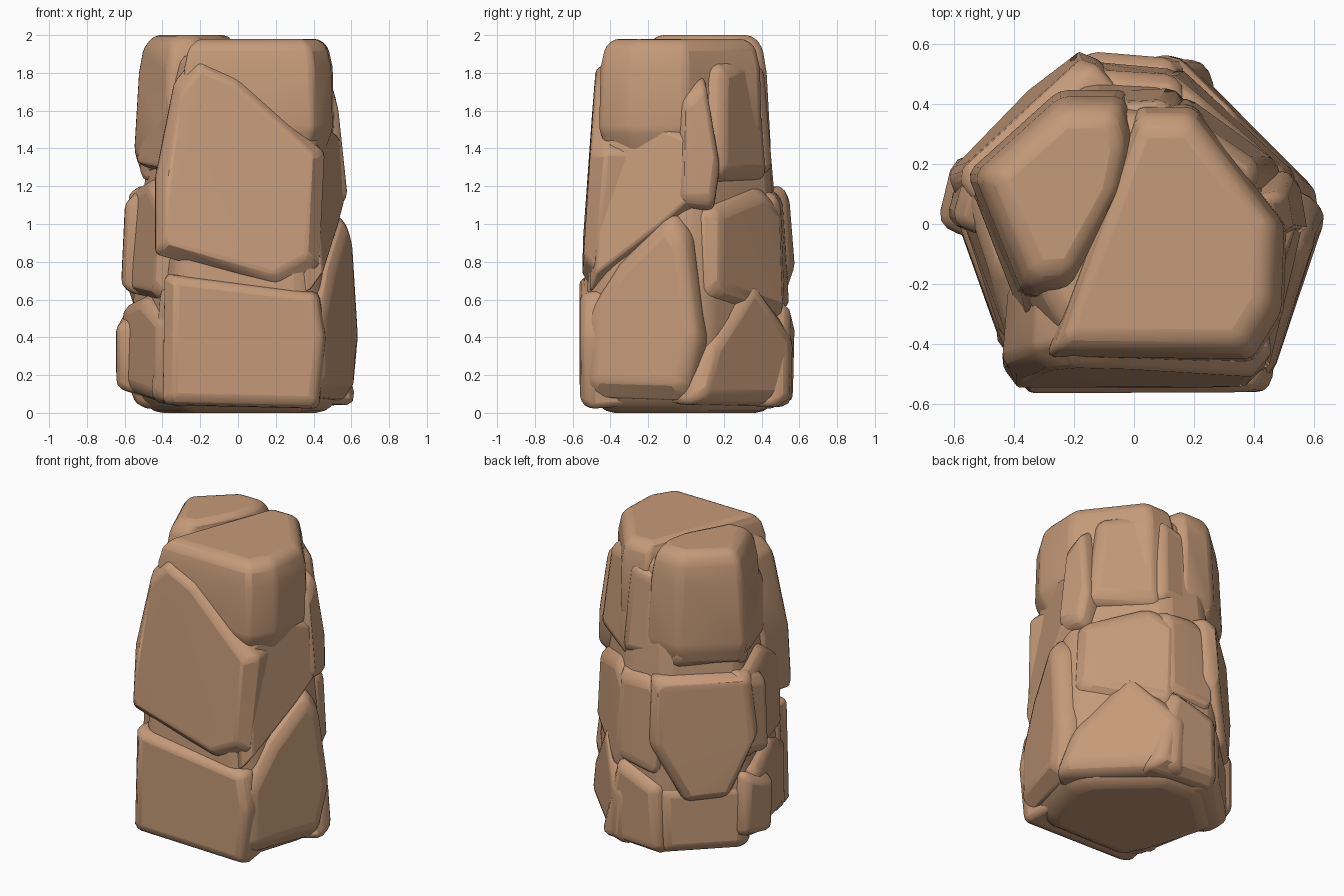
import bpy, bmesh, math, random
from mathutils import Vector

random.seed(4)
cube = bpy.data.objects.get("Cube")
if cube:
    bpy.data.objects.remove(cube, do_unlink=True)

sandstone = bpy.data.materials.new("sandstone")
sandstone.use_nodes = True
colour = (0.56, 0.325, 0.19, 1)
sandstone.diffuse_color = colour
sandstone.node_tree.nodes["Principled BSDF"].inputs["Base Color"].default_value = colour


def stone(name, points, bevel=0.045):
    """Convex rock with softened edges around a cloud of points."""
    bm = bmesh.new()
    for p in points:
        bm.verts.new(p)
    hull = bmesh.ops.convex_hull(bm, input=bm.verts)
    junk = {g for g in hull["geom_interior"] + hull["geom_unused"] if isinstance(g, bmesh.types.BMVert)}
    bmesh.ops.delete(bm, geom=list(junk), context='VERTS')
    bmesh.ops.dissolve_limit(bm, angle_limit=math.radians(4), verts=bm.verts, edges=bm.edges)
    bmesh.ops.recalc_face_normals(bm, faces=bm.faces)
    mesh = bpy.data.meshes.new(name)
    bm.to_mesh(mesh)
    bm.free()
    mesh.materials.append(sandstone)
    obj = bpy.data.objects.new(name, mesh)
    bpy.context.collection.objects.link(obj)
    mod = obj.modifiers.new("worn_edges", 'BEVEL')
    mod.width, mod.segments = bevel, 2
    mod.limit_method, mod.angle_limit = 'ANGLE', math.radians(14)
    bpy.context.view_layer.objects.active = obj
    obj.select_set(True)
    bpy.ops.object.shade_smooth_by_angle(angle=math.radians(35))
    obj.select_set(False)


def panel(name, angle, outline, dist, lean=0.06, rim=0.07, shrink=0.82):
    """Slab on the side facing angle; outline is (sideways, height)."""
    a = math.radians(angle)
    out, side = Vector((math.cos(a), math.sin(a), 0)), Vector((-math.sin(a), math.cos(a), 0))
    cu = sum(p[0] for p in outline) / len(outline)
    cz = sum(p[1] for p in outline) / len(outline)
    points = []
    for inset, scale in ((0, shrink), (rim, 1), (0.3, 0.95)):
        for u, z in outline:
            z2 = cz + (z - cz) * scale
            d = dist - lean * z2 - inset + random.uniform(-0.012, 0.006)
            points.append(out * d + side * (cu + (u - cu) * scale) + Vector((0, 0, z2)))
    stone(name, points)


def block(name, outline, levels, centre=(0, 0)):
    """Upright block; levels are (height, plan scale)."""
    cx, cy = centre
    stone(name, [(cx + (x - cx) * s, cy + (y - cy) * s, z)
                 for z, s in levels for x, y in outline], 0.06)


# Tapered heart of the pillar
plan = [(-.34, -.55), (.37, -.56), (.47, -.46), (.61, -.02), (.57, .14), (.14, .53), (-.2, .55), (-.6, .18), (-.44, -.36)]
block("core", plan, [(0, .76), (.1, .93), (.5, .96), (1.2, .88), (1.7, .77), (1.9, .66)])

# Two cap stones meeting in a diagonal seam
block("cap_right", [(-.3, -.45), (.4, -.46), (.5, -.3), (.51, .0), (.2, .4), (.01, .4), (-.12, -.05)],
      [(1.33, .84), (1.5, 1), (1.83, .98), (1.94, .92), (1.98, .8)], (.1, -.05))
block("cap_left", [(-.56, .17), (-.25, .45), (-.02, .45), (.02, .3), (-.02, .1), (-.22, -.26), (-.38, -.27)],
      [(1.26, .88), (1.38, 1), (1.8, .93), (1.94, .86), (2, .7)], (-.2, .12))

# Front
panel("front_base", -90, [(-.4, .04), (.43, .02), (.47, .4), (.43, .64), (.2, .63), (-.39, .74)], .57, 0, .06, .9)
panel("front_slab", -90, [(-.44, .84), (.22, .65), (.43, .76), (.46, 1.38), (0, 1.8),
                          (-.22, 1.9), (-.34, 1.75), (-.44, 1.25)], .612, .075, .07, .87)
panel("front_left_foot", 232, [(-.16, .05), (.14, .03), (.16, .6), (-.1, .7)], .6, .02)
panel("front_left_column", 228, [(-.16, .68), (.14, .75), (.12, 1.6), (-.1, 1.5)], .6, .08)

# Right side
panel("right_base", -18, [(-.4, .08), (.2, .06), (.28, .38), (.2, .95), (.1, 1.08), (-.2, .8), (-.4, .5)], .61, .015)
panel("right_middle", -18, [(-.37, .64), (.05, .95), (.22, 1.1), (.2, 1.5), (-.1, 1.62), (-.35, 1.45)], .63, .075)
panel("right_ridge", 10, [(-.14, 1.08), (.06, 1.06), (.1, 1.3), (.02, 1.8), (-.12, 1.7)], .7, .105)

# Back right
panel("back_right_base", 45, [(-.44, .04), (.34, .03), (.36, .4), (.02, .74), (-.34, .35)], .52, .02)
panel("back_right_middle", 50, [(-.36, .6), (.26, .45), (.28, 1.1), (.1, 1.22), (-.34, 1.1)], .525, .055)
panel("back_right_upper", 55, [(-.34, 1.22), (.14, 1.2), (.14, 1.75), (.04, 1.92), (-.26, 1.85)], .575, .095)
panel("back_column", 88, [(-.17, .55), (.2, .5), (.22, 1.05), (.1, 1.2), (-.16, 1.18)], .57, .06)
panel("back_foot", 85, [(-.24, .03), (.26, .03), (.24, .5), (-.1, .62)], .56, 0)

# Back left
panel("back_left_base", 134, [(-.27, .02), (.32, .02), (.36, .5), (-.28, .5)], .54, 0, .1)
panel("back_left_shield", 134, [(-.28, 1.2), (.33, 1.2), (.37, .8), (.18, .38), (-.1, .37), (-.3, .75)], .59, .05, .07, .9)
panel("back_left_upper", 134, [(-.18, 1.22), (.32, 1.22), (.3, 1.7), (.2, 1.9), (-.16, 1.9)], .585, .08)
panel("back_upper", 92, [(-.2, 1.24), (.2, 1.24), (.18, 1.8), (-.16, 1.88)], .525, .06)

# Left side
panel("left_base", 200, [(-.36, .1), (.32, .03), (.34, .5), (.0, .64), (-.36, .58)], .55, 0)
panel("left_middle", 198, [(-.34, .62), (.26, .58), (.3, 1.1), (.0, 1.26), (-.32, 1.2)], .575, .05)
panel("left_upper", 200, [(-.34, 1.28), (.25, 1.24), (.24, 1.6), (.05, 1.85), (-.28, 1.8)], .58, .085)
panel("left_corner_foot", 166, [(-.1, .12), (.16, .1), (.18, .48), (-.08, .58)], .635, 0)
panel("left_corner_middle", 166, [(-.08, .64), (.16, .62), (.16, 1.15), (-.08, 1.23)], .655, .06)
